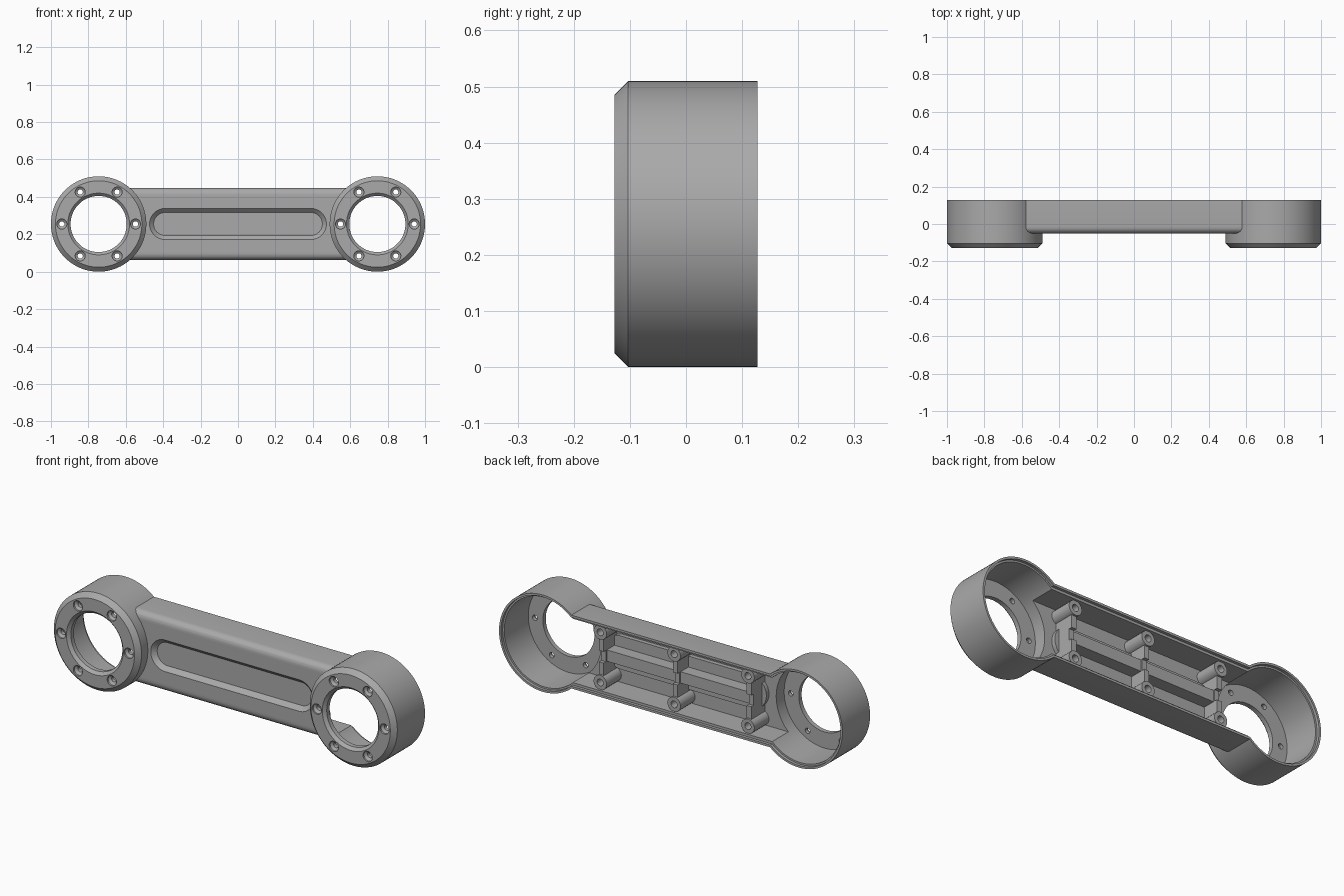
import bpy
import bmesh
from math import cos, sin, pi, radians

if "Cube" in bpy.data.objects:
    bpy.data.objects.remove(bpy.data.objects["Cube"], do_unlink=True)

MID = 0.255       # height of the long axis
RING_X = 0.745    # ring centres
BACK = 0.127

grey = bpy.data.materials.new("machined grey")
grey.use_nodes = True
grey.diffuse_color = (0.4, 0.4, 0.4, 1)
grey.node_tree.nodes["Principled BSDF"].inputs["Base Color"].default_value = (0.4, 0.4, 0.4, 1)


def finish(name, bm):
    bmesh.ops.recalc_face_normals(bm, faces=bm.faces)
    mesh = bpy.data.meshes.new(name)
    bm.to_mesh(mesh)
    bm.free()
    mesh.materials.append(grey)
    obj = bpy.data.objects.new(name, mesh)
    bpy.context.scene.collection.objects.link(obj)
    return obj


def turned(name, profile, x=0, z=MID, half=0, seg=32):
    """Solid along y from (radius, y) pairs; half stretches it into a slot."""
    bm = bmesh.new()
    rows = []
    for r, y in profile:
        row = []
        for i in range(seg):
            a = 2 * pi * (i + 0.5) / seg
            shift = half if cos(a) > 0 else -half
            row.append(bm.verts.new((x + shift + r * cos(a), y, z + r * sin(a))))
        rows.append(row)
    for a, b in zip(rows, rows[1:]):
        for i in range(seg):
            j = (i + 1) % seg
            bm.faces.new((a[i], a[j], b[j], b[i]))
    bm.faces.new(rows[0])
    bm.faces.new(rows[-1])
    return finish(name, bm)


def block(name, x, half_x, y0, y1, half_z, fillet=0):
    """Box centred on the long axis, with optional rounded front edges."""
    bm = bmesh.new()
    bmesh.ops.create_cube(bm, size=2)
    for v in bm.verts:
        v.co = (x + v.co.x * half_x, y0 if v.co.y < 0 else y1, MID + v.co.z * half_z)
    if fillet:
        edges = [e for e in bm.edges if all(v.co.y == e.verts[0].co.y and v.co.y < 0 for v in e.verts)
                 and abs(e.verts[0].co.x - e.verts[1].co.x) > half_x]
        bmesh.ops.bevel(bm, geom=edges, offset=fillet, segments=6, profile=0.5, affect='EDGES')
    return finish(name, bm)


def combine(target, tool, operation):
    mod = target.modifiers.new(operation, 'BOOLEAN')
    mod.operation = operation
    mod.solver = 'EXACT'
    mod.object = tool
    bpy.context.view_layer.update()
    graph = bpy.context.evaluated_depsgraph_get()
    mesh = bpy.data.meshes.new_from_object(target.evaluated_get(graph))
    target.modifiers.clear()
    target.data = mesh
    bpy.data.objects.remove(tool, do_unlink=True)


def add(tool):
    combine(arm, tool, 'UNION')


def cut(tool):
    combine(arm, tool, 'DIFFERENCE')


# Outer shell: bar with rounded front edges and two chamfered end rings
arm = block("link_arm", 0, 0.62, -0.05, BACK, 0.193, fillet=0.035)
for s in (-1, 1):
    add(turned("end_ring", [(0.231, -BACK), (0.255, -0.103), (0.255, BACK)], s * RING_X, seg=96))

# Hollow back with a stepped lip for a cover
cut(block("bar_cavity", 0, 0.62, -0.022, 0.2, 0.168))
cut(block("bar_lip", 0, 0.62, 0.112, 0.2, 0.181))
for s in (-1, 1):
    cut(turned("ring_cup", [(0.185, -0.147), (0.15, -0.112), (0.15, -0.088), (0.235, -0.088),
                            (0.235, 0.112), (0.244, 0.112), (0.244, 0.2)], s * RING_X, seg=96))

# Inner ribs, centre rail and screw bosses
columns = (-0.43, 0, 0.43)
add(turned("recess_backing", [(0.088, -0.035), (0.088, 0.0)], half=0.38, seg=48))
add(block("centre_rail", 0, 0.43, -0.03, 0.065, 0.03))
for x in columns:
    add(block("cross_rib", x, 0.014, -0.03, 0.09, 0.178))
    for dz in (-0.132, 0.132):
        add(turned("boss", [(0.038, -0.035), (0.038, 0.1)], x, MID + dz, seg=24))
for x in columns:
    cut(block("rib_notch", x, 0.05, 0.072, 0.2, 0.03))
    for dz in (-0.132, 0.132):
        cut(turned("boss_hole", [(0.018, 0.0), (0.018, 0.2)], x, MID + dz, seg=20))

# Long recess with sloped rim in the front of the bar
cut(turned("front_recess", [(0.098, -0.065), (0.061, -0.028)], half=0.39, seg=64))

# Six countersunk screw holes in each ring
for s in (-1, 1):
    for i in range(6):
        a = i * pi / 3
        cut(turned("screw_hole", [(0.027, -0.15), (0.027, -0.118), (0.014, -0.108), (0.014, -0.05)],
                   s * RING_X + 0.197 * cos(a), MID + 0.197 * sin(a), seg=24))

bpy.ops.object.select_all(action='DESELECT')
arm.select_set(True)
bpy.context.view_layer.objects.active = arm
bpy.ops.object.shade_smooth_by_angle(angle=radians(30))
